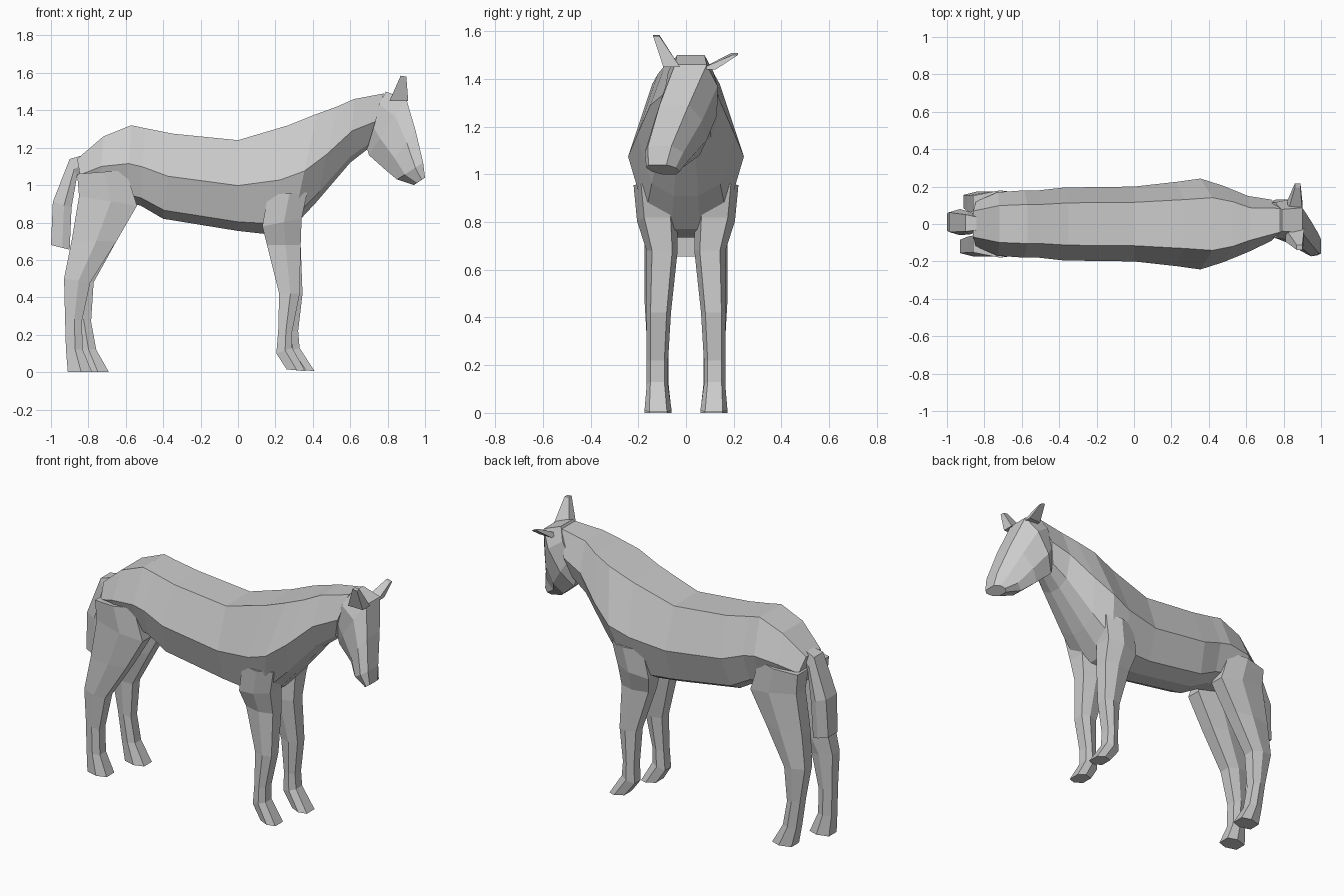
import bpy, bmesh
from mathutils import Vector


def loft(name, sections, profile):
    """Skin rings. Section: (x, z) of edge A, (x, z) of edge B, y of A, y of B, half width.
    Profile: (fraction from A to B, width factor)."""
    bm = bmesh.new()
    rings = []
    for ax, az, bx, bz, ya, yb, w in sections:
        a, b = Vector((ax, ya, az)), Vector((bx, yb, bz))
        left = [a.lerp(b, f) + Vector((0, k * w, 0)) for f, k in profile]
        right = [a.lerp(b, f) - Vector((0, k * w, 0)) for f, k in reversed(profile)]
        rings.append([bm.verts.new(p) for p in left + right])
    n = len(rings[0])
    for r, s in zip(rings, rings[1:]):
        for i in range(n):
            j = (i + 1) % n
            bm.faces.new((r[i], r[j], s[j], s[i]))
    bm.faces.new(rings[0])
    bm.faces.new(rings[-1])
    bmesh.ops.recalc_face_normals(bm, faces=bm.faces)
    mesh = bpy.data.meshes.new(name)
    bm.to_mesh(mesh)
    bm.free()
    obj = bpy.data.objects.new(name, mesh)
    bpy.context.collection.objects.link(obj)
    return obj


# Trunk and neck, from rump to poll
trunk = [
    (-0.86, 1.14, -0.83, 0.97, 0, 0, 0.12),
    (-0.72, 1.26, -0.74, 0.94, 0, 0, 0.17),
    (-0.57, 1.32, -0.60, 0.91, 0, 0, 0.18),
    (-0.50, 1.305, -0.52, 0.89, 0, 0, 0.18),
    (-0.35, 1.275, -0.40, 0.82, 0, 0, 0.195),
    (0.00, 1.24, 0.00, 0.755, 0, 0, 0.20),
    (0.27, 1.32, 0.18, 0.735, 0, 0, 0.225),
    (0.42, 1.38, 0.29, 0.77, 0, 0, 0.243),
    (0.53, 1.42, 0.42, 0.91, 0, 0, 0.205),
    (0.62, 1.46, 0.60, 1.12, 0, 0, 0.15),
    (0.78, 1.49, 0.69, 1.19, 0.02, 0.02, 0.11),
]
loft("body_and_neck", trunk, [(0, 0.58), (0.5, 1), (0.9, 0.7), (1, 0.25)])

# Head, turned slightly to one side, from poll to muzzle
head = [
    (0.79, 1.50, 0.67, 1.27, 0.02, 0.02, 0.10),
    (0.90, 1.46, 0.70, 1.16, 0.02, 0.03, 0.115),
    (0.95, 1.29, 0.79, 1.08, -0.05, 0.01, 0.105),
    (0.99, 1.12, 0.85, 1.03, -0.11, -0.05, 0.085),
    (1.00, 1.04, 0.94, 1.00, -0.12, -0.07, 0.065),
]
loft("head", head, [(0, 0.58), (0.3, 0.95), (0.7, 0.9), (1, 0.45)])

# Ears, four-sided tapers
box = [(0, 1), (1, 1)]
loft("ear_right", [(0.91, 1.45, 0.81, 1.45, -0.06, -0.06, 0.035),
                   (0.90, 1.58, 0.87, 1.585, -0.125, -0.125, 0.013)], box)
loft("ear_left", [(0.90, 1.44, 0.82, 1.44, 0.09, 0.09, 0.035),
                  (0.89, 1.50, 0.86, 1.51, 0.205, 0.205, 0.012)], box)

# Tail
tail = [
    (-0.79, 1.17, -0.82, 1.08, 0, 0, 0.035),
    (-0.90, 1.14, -0.86, 1.05, 0.005, 0.005, 0.06),
    (-0.99, 0.91, -0.89, 0.88, 0.01, 0.01, 0.07),
    (-1.00, 0.68, -0.90, 0.655, 0.01, 0.01, 0.06),
]
loft("tail", tail, [(0, 0.75), (0.6, 1), (1, 0.8)])

# Legs: front edge, back edge, y of centre, half width
fore = [
    (0.37, 0.96, 0.16, 0.95, 0.13, 0.09),
    (0.34, 0.82, 0.13, 0.78, 0.12, 0.085),
    (0.335, 0.68, 0.155, 0.68, 0.10, 0.065),
    (0.33, 0.42, 0.22, 0.42, 0.115, 0.052),
    (0.29, 0.22, 0.215, 0.22, 0.12, 0.045),
    (0.29, 0.13, 0.205, 0.10, 0.12, 0.045),
    (0.36, 0.005, 0.26, 0.015, 0.117, 0.057),
]
hind = [
    (-0.60, 1.08, -0.86, 1.06, 0.10, 0.08),
    (-0.54, 0.89, -0.85, 0.94, 0.105, 0.07),
    (-0.65, 0.70, -0.89, 0.70, 0.11, 0.065),
    (-0.79, 0.48, -0.93, 0.50, 0.12, 0.055),
    (-0.835, 0.27, -0.925, 0.30, 0.118, 0.045),
    (-0.83, 0.12, -0.92, 0.12, 0.118, 0.045),
    (-0.78, 0.00, -0.91, 0.00, 0.117, 0.057),
]
for part, secs, step in (("front_leg", fore, 0.05), ("hind_leg", hind, 0.09)):
    for side, s, shift in (("right", -1, 0), ("left", 1, step)):
        # The left feet stand a little further forward
        rows = []
        for ax, az, bx, bz, y, w in secs:
            d = shift * max(0, 1 - az / 0.6)
            rows.append((ax + d, az, bx + d, bz, s * y, s * y, w))
        loft(part + "_" + side, rows, [(0, 0.65), (0.45, 1), (1, 0.65)])
